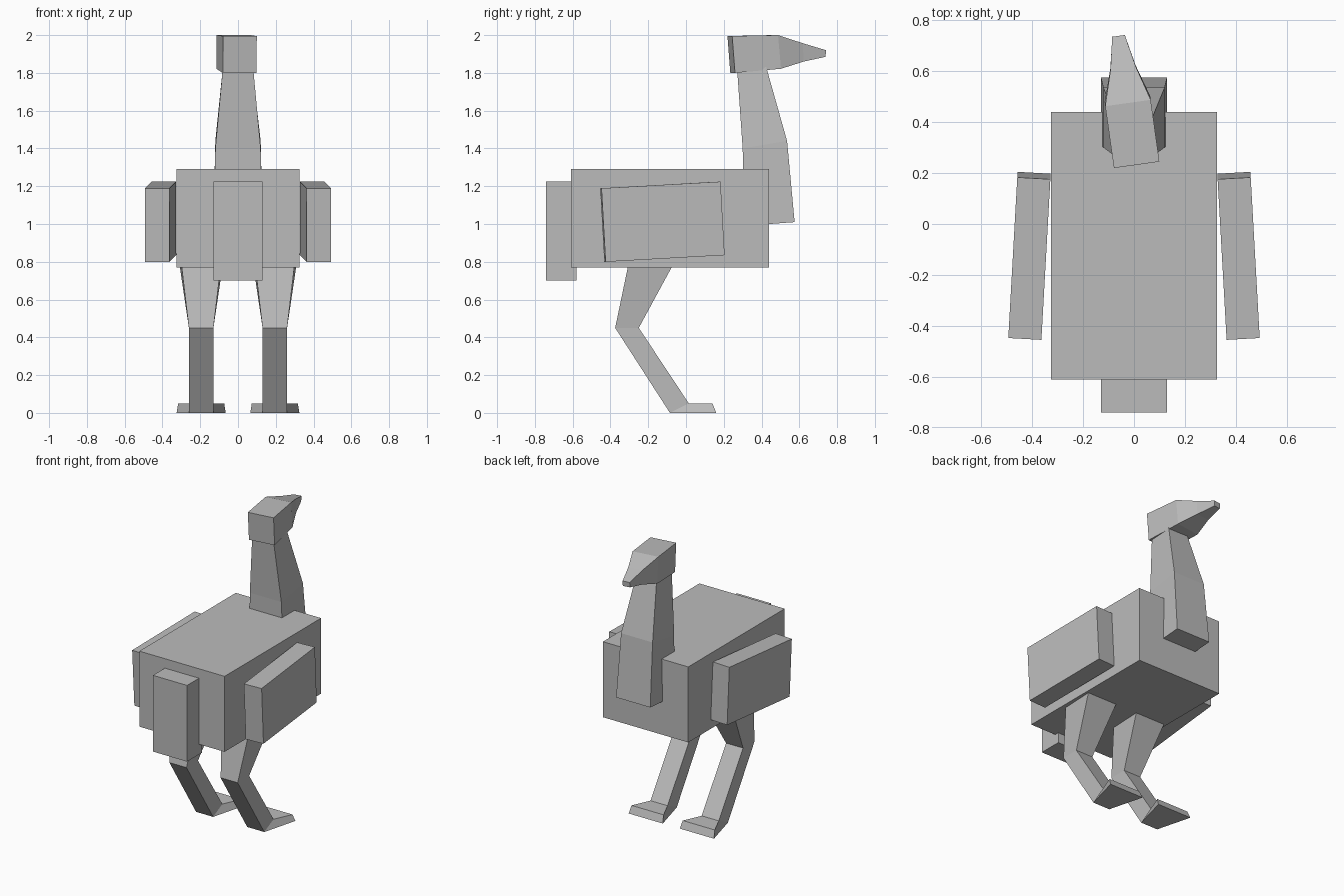
import bpy
import bmesh
from math import radians

cube = bpy.data.objects.get("Cube")
if cube:
    bpy.data.objects.remove(cube, do_unlink=True)

grey = bpy.data.materials.new("plain_grey")
grey.use_nodes = True
colour = (0.5, 0.5, 0.5, 1.0)
grey.diffuse_color = colour
grey.node_tree.nodes["Principled BSDF"].inputs["Base Color"].default_value = colour


def loft(name, rings, location=(0, 0, 0), rotation=(0, 0, 0)):
    """Join four-sided rings; each ring is two level edges (half width, y, z)."""
    bm = bmesh.new()
    loops = []
    for (wa, ya, za), (wb, yb, zb) in rings:
        corners = [(-wa, ya, za), (wa, ya, za), (wb, yb, zb), (-wb, yb, zb)]
        loops.append([bm.verts.new(c) for c in corners])
    for lower, upper in zip(loops, loops[1:]):
        for i in range(4):
            j = (i + 1) % 4
            bm.faces.new((lower[i], lower[j], upper[j], upper[i]))
    bm.faces.new(loops[0])
    bm.faces.new(loops[-1])
    bmesh.ops.recalc_face_normals(bm, faces=bm.faces)
    mesh = bpy.data.meshes.new(name)
    bm.to_mesh(mesh)
    bm.free()
    mesh.materials.append(grey)
    obj = bpy.data.objects.new(name, mesh)
    obj.location = location
    obj.rotation_euler = rotation
    bpy.context.collection.objects.link(obj)
    return obj


def box(name, half_width, y, z, **place):
    rings = [((half_width, y[0], h), (half_width, y[1], h)) for h in z]
    return loft(name, rings, **place)


# Body and tail
box("body", 0.325, (-0.61, 0.44), (0.77, 1.29))
box("tail", 0.13, (-0.74, -0.58), (0.70, 1.225))

# Neck, narrowing upwards into the head
loft("neck", [
    ((0.13, 0.31, 0.99), (0.13, 0.575, 1.01)),
    ((0.12, 0.30, 1.40), (0.12, 0.535, 1.44)),
    ((0.08, 0.27, 1.83), (0.075, 0.425, 1.83)),
])

# Head and beak, turned slightly to one side
loft("head", [
    ((0.09, 0.012, 1.80), (0.09, -0.003, 1.995)),
    ((0.09, 0.258, 1.822), (0.09, 0.242, 2.0)),
    ((0.05, 0.385, 1.86), (0.05, 0.38, 1.957)),
    ((0.025, 0.505, 1.885), (0.025, 0.508, 1.92)),
], location=(0.01, 0.235, 0), rotation=(0, 0, radians(8)))

for side, label in ((1, "left"), (-1, "right")):
    # Folded wing, splayed outwards at the back
    box(label + "_wing", 0.065, (-0.316, 0.316), (-0.195, 0.195),
        location=(side * 0.41, -0.125, 1.012),
        rotation=(radians(3.2), 0, side * radians(3.2)))

    # Thigh, shin and flared foot in one piece
    loft(label + "_leg", [
        ((0.106, -0.302, 0.80), (0.117, -0.06, 0.80)),
        ((0.065, -0.375, 0.45), (0.065, -0.25, 0.45)),
        ((0.065, -0.085, 0.0), (0.065, 0.015, 0.05)),
        ((0.13, 0.16, 0.0), (0.122, 0.14, 0.05)),
    ], location=(side * 0.195, 0, 0))
